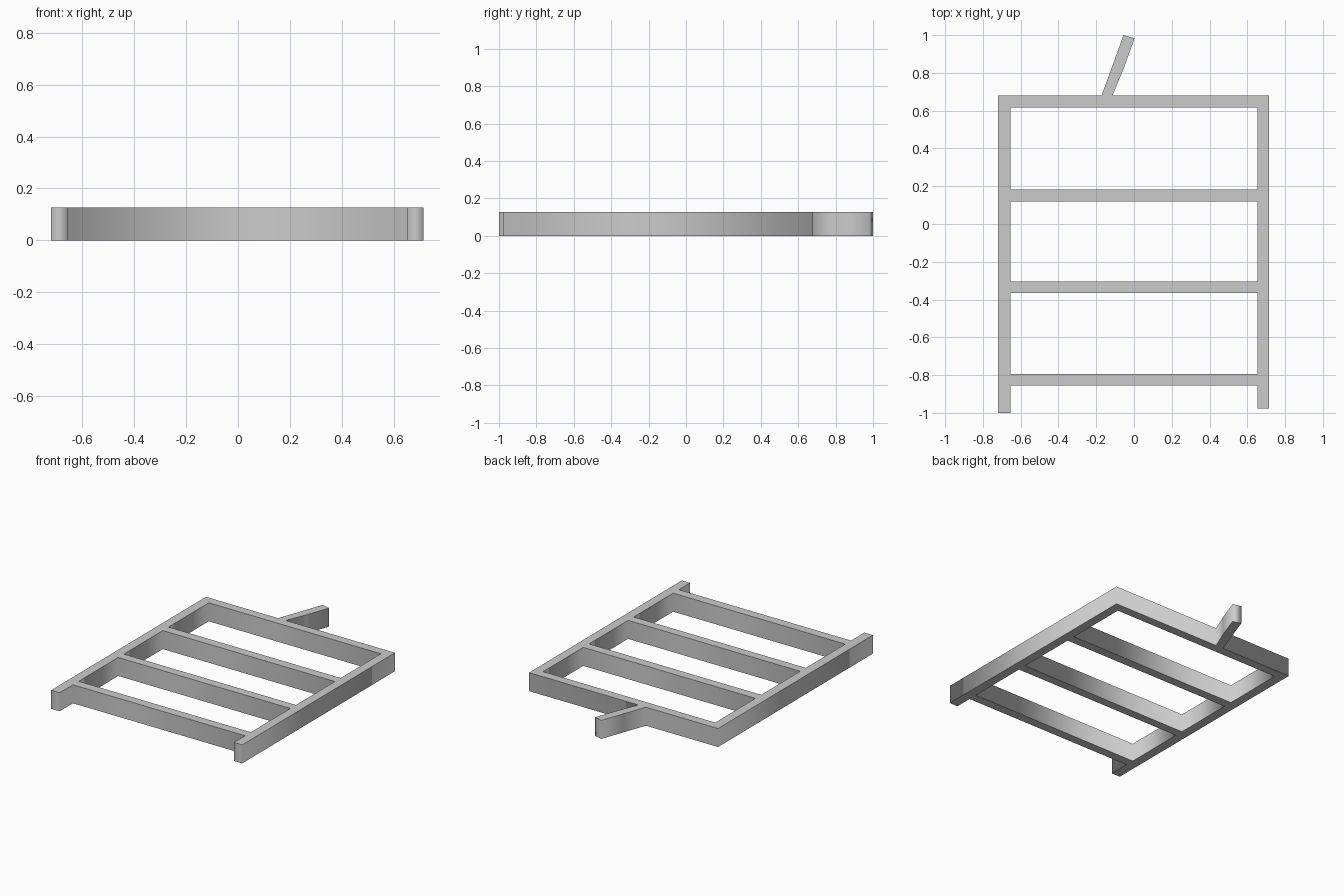
import bpy
import bmesh

HEIGHT = 0.127
LEFT, RIGHT = -0.72, 0.716              # outer faces of the two uprights
IN_LEFT, IN_RIGHT = -0.655, 0.653       # inner faces of the two uprights
# (upper edge, lower edge) of each cross bar, back to front
BARS = [(0.68, 0.618), (0.182, 0.119), (-0.304, -0.365), (-0.793, -0.856)]

cube = bpy.data.objects.get("Cube")
if cube:
    bpy.data.objects.remove(cube, do_unlink=True)

grey = bpy.data.materials.new("plain grey")
grey.use_nodes = True
grey.diffuse_color = (0.6, 0.6, 0.6, 1)
grey.node_tree.nodes["Principled BSDF"].inputs["Base Color"].default_value = (0.6, 0.6, 0.6, 1)

# Outer outline: uprights with uneven feet, back bar and bent tail
back, front = BARS[0][0], BARS[-1][1]
outline = [
    (LEFT, -1.0), (IN_LEFT, -1.0), (IN_LEFT, front), (IN_RIGHT, front),
    (IN_RIGHT, -0.977), (RIGHT, -0.977), (RIGHT, back),
    (-0.114, back), (-0.055, 0.822), (0.003, 0.983),
    (-0.056, 1.0), (-0.112, 0.843), (-0.172, back), (LEFT, back),
]

# Rectangular openings between neighbouring bars
openings = []
for upper, lower in zip(BARS, BARS[1:]):
    y1, y0 = upper[1], lower[0]
    openings.append([(IN_LEFT, y0), (IN_LEFT, y1), (IN_RIGHT, y1), (IN_RIGHT, y0)])

# Filled flat profile, thickened upward from the ground
profile = bpy.data.curves.new("ladder_frame_profile", 'CURVE')
profile.dimensions = '2D'
profile.fill_mode = 'BOTH'
profile.extrude = HEIGHT / 2
for loop in [outline] + openings:
    spline = profile.splines.new('POLY')
    spline.points.add(len(loop) - 1)
    for point, (x, y) in zip(spline.points, loop):
        point.co = (x, y, HEIGHT / 2, 1)
    spline.use_cyclic_u = True

source = bpy.data.objects.new("ladder_frame_source", profile)
bpy.context.collection.objects.link(source)
bpy.context.view_layer.update()
evaluated = source.evaluated_get(bpy.context.evaluated_depsgraph_get())
mesh = bpy.data.meshes.new_from_object(evaluated)
bpy.data.objects.remove(source, do_unlink=True)

# Weld the caps to the walls, then rest the frame on the ground
bm = bmesh.new()
bm.from_mesh(mesh)
bmesh.ops.remove_doubles(bm, verts=bm.verts, dist=0.0005)
bmesh.ops.recalc_face_normals(bm, faces=bm.faces)
floor = min(v.co.z for v in bm.verts)
bmesh.ops.translate(bm, verts=bm.verts, vec=(0, 0, -floor))

# Flat caps with crisp rims; side walls shade smoothly round the corners
for face in bm.faces:
    face.smooth = abs(face.normal.z) < 0.5
for edge in bm.edges:
    caps = [abs(f.normal.z) > 0.5 for f in edge.link_faces]
    edge.smooth = not (any(caps) and not all(caps))
bm.to_mesh(mesh)
bm.free()

mesh.name = "ladder_frame"
mesh.materials.clear()
mesh.materials.append(grey)
frame = bpy.data.objects.new("ladder_frame", mesh)
bpy.context.collection.objects.link(frame)
